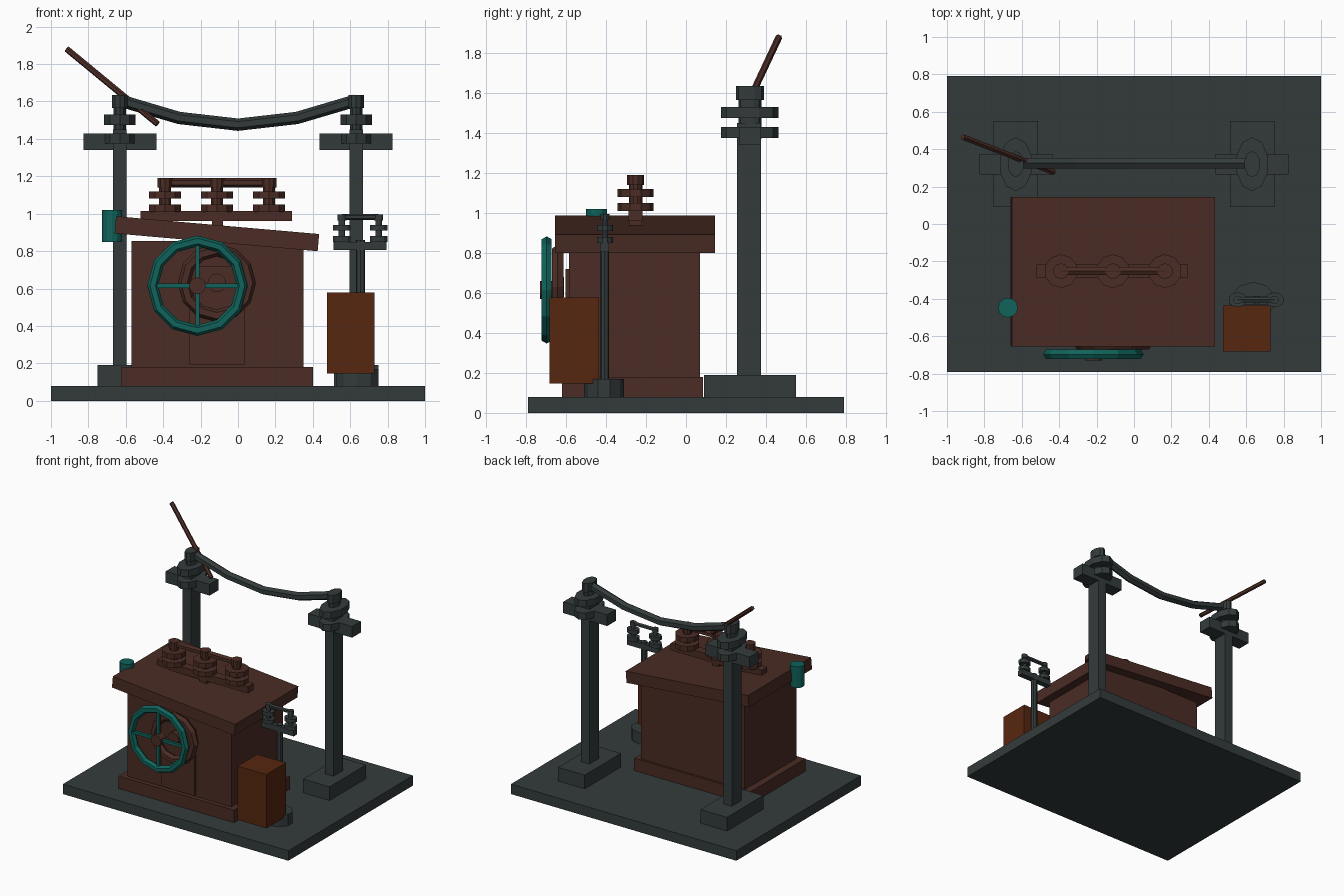
import bpy, bmesh, math
from mathutils import Vector, Matrix

if "Cube" in bpy.data.objects:
    bpy.data.objects.remove(bpy.data.objects["Cube"])


def mat(name, r, g, b):
    m = bpy.data.materials.new(name)
    m.diffuse_color = (r, g, b, 1)
    m.use_nodes = True
    m.node_tree.nodes["Principled BSDF"].inputs["Base Color"].default_value = m.diffuse_color
    return m


SLATE = mat("dark slate", 0.034, 0.044, 0.044)
BROWN = mat("rust brown", 0.070, 0.025, 0.018)
TEAL = mat("teal", 0.005, 0.125, 0.105)
ORANGE = mat("burnt orange", 0.095, 0.020, 0.005)


def finish(name, bm, m):
    bmesh.ops.recalc_face_normals(bm, faces=bm.faces)
    me = bpy.data.meshes.new(name)
    bm.to_mesh(me)
    bm.free()
    me.materials.append(m)
    ob = bpy.data.objects.new(name, me)
    bpy.context.collection.objects.link(ob)
    return ob


def box(name, x, y, z, m):
    """Box from (min, max) ranges."""
    bm = bmesh.new()
    bmesh.ops.create_cube(bm, size=1)
    for v in bm.verts:
        v.co = Vector([(a + b) / 2 + c * (b - a) for (a, b), c in zip((x, y, z), v.co)])
    return finish(name, bm, m)


def add_cyl(bm, x, y, z0, z1, rx, ry, n=10):
    t = Matrix.Translation((x, y, (z0 + z1) / 2)) @ Matrix.Diagonal((rx, ry, z1 - z0, 1))
    bmesh.ops.create_cone(bm, cap_ends=True, segments=n, radius1=1, radius2=1, depth=1, matrix=t)


def cyl(name, x, y, z0, z1, rx, ry, m, n=10):
    bm = bmesh.new()
    add_cyl(bm, x, y, z0, z1, rx, ry, n)
    return finish(name, bm, m)


def cyl_y(name, x, z, y0, y1, r, m, n=12):
    bm = bmesh.new()
    t = Matrix.Translation((x, (y0 + y1) / 2, z)) @ Matrix.Rotation(math.pi / 2, 4, 'X')
    bmesh.ops.create_cone(bm, cap_ends=True, segments=n, radius1=r, radius2=r, depth=y1 - y0, matrix=t)
    return finish(name, bm, m)


def insulator(name, x, y, layers, m):
    """Stack of (z0, z1, rx, ry) discs."""
    bm = bmesh.new()
    for z0, z1, rx, ry in layers:
        add_cyl(bm, x, y, z0, z1, rx, ry)
    return finish(name, bm, m)


def tube(name, pts, r, m, n=6):
    """Polygonal tube following points in a vertical plane."""
    bm = bmesh.new()
    pts = [Vector(p) for p in pts]
    rings = []
    for i, p in enumerate(pts):
        d = (pts[min(i + 1, len(pts) - 1)] - pts[max(i - 1, 0)]).normalized()
        side = d.cross(Vector((0, 0, 1))).normalized()
        up = side.cross(d)
        rings.append([bm.verts.new(p + r * (up * math.cos(2 * math.pi * k / n) + side * math.sin(2 * math.pi * k / n)))
                      for k in range(n)])
    for a, b in zip(rings, rings[1:]):
        for k in range(n):
            bm.faces.new((a[k], a[(k + 1) % n], b[(k + 1) % n], b[k]))
    bm.faces.new(rings[0])
    bm.faces.new(rings[-1])
    return finish(name, bm, m)


def ring(name, x, y, z, major, minor, m, n=12):
    bpy.ops.mesh.primitive_torus_add(major_segments=n, minor_segments=6, major_radius=major,
                                     minor_radius=minor, location=(x, y, z), rotation=(math.pi / 2, 0, 0))
    ob = bpy.context.object
    ob.name = name
    ob.data.materials.append(m)


# ground slab
box("base_slab", (-1, 1), (-0.79, 0.79), (0, 0.08), SLATE)

# two tall posts with crossarms and insulators
for s, side in ((-1, "left"), (1, "right")):
    x = 0.632 * s
    box(side + "_post_foot", (x - 0.118, x + 0.118), (0.09, 0.55), (0.08, 0.19), SLATE)
    box(side + "_post", (x - 0.037, x + 0.037), (0.255, 0.375), (0.08, 1.45), SLATE)
    box(side + "_crossarm", (x - 0.195, x + 0.195), (0.265, 0.375), (1.34, 1.43), SLATE)
    insulator(side + "_insulator", x, 0.32,
              [(1.37, 1.6, 0.034, 0.057), (1.375, 1.43, 0.088, 0.144),
               (1.475, 1.53, 0.088, 0.144), (1.565, 1.635, 0.043, 0.07)], SLATE)

# sagging cable and loose rod
tube("sagging_cable", [(-0.63, 0.325, 1.605), (-0.315, 0.325, 1.512), (0, 0.325, 1.476),
                       (0.315, 0.325, 1.512), (0.63, 0.325, 1.605)], 0.033, SLATE)
tube("loose_rod", [(-0.915, 0.465, 1.88), (-0.43, 0.277, 1.48)], 0.017, BROWN)

# main cabinet with tilted roof
box("cabinet_plinth", (-0.625, 0.40), (-0.62, 0.085), (0.08, 0.18), BROWN)
box("cabinet_body", (-0.57, 0.35), (-0.585, 0.07), (0.18, 0.855), BROWN)
box("cabinet_door", (-0.26, 0.035), (-0.603, -0.58), (0.19, 0.72), BROWN)
roof = box("cabinet_roof", (-0.545, 0.545), (-0.655, 0.145), (-0.046, 0.046), BROWN)
roof.location = (-0.113, 0, 0.893)
roof.rotation_euler = (0, math.radians(5), 0)

# roof terminals
box("terminal_plate", (-0.52, 0.29), (-0.287, -0.217), (0.96, 1.015), BROWN)
box("terminal_support", (-0.14, -0.08), (-0.285, -0.22), (0.91, 0.97), BROWN)
for i, x in enumerate((-0.39, -0.113, 0.165)):
    insulator("terminal_%d" % (i + 1), x, -0.252,
              [(0.98, 1.16, 0.034, 0.034), (1.01, 1.05, 0.09, 0.09),
               (1.08, 1.12, 0.09, 0.09), (1.14, 1.19, 0.042, 0.042)], BROWN)
tube("terminal_bar", [(-0.39, -0.252, 1.166), (0.165, -0.252, 1.166)], 0.025, BROWN)

# front flange and handwheel
ring("flange_ring", -0.113, -0.642, 0.63, 0.175, 0.034, BROWN)
cyl_y("flange_hub", -0.113, 0.63, -0.66, -0.61, 0.05, BROWN)
WX, WY, WZ = -0.217, -0.697, 0.615
ring("handwheel_rim", WX, WY, WZ, 0.239, 0.029, TEAL)
cyl_y("handwheel_hub", WX, WZ, -0.73, -0.66, 0.045, BROWN)
box("handwheel_spoke_flat", (WX - 0.23, WX + 0.23), (WY - 0.011, WY + 0.011), (WZ - 0.011, WZ + 0.011), TEAL)
box("handwheel_spoke_upright", (WX - 0.011, WX + 0.011), (WY - 0.011, WY + 0.011), (WZ - 0.23, WZ + 0.23), TEAL)

# teal canister on the roof edge
cyl("canister", -0.674, -0.447, 0.85, 1.02, 0.053, 0.053, TEAL, 12)

# small pole with control box
cyl("small_pole_foot", 0.637, -0.41, 0.08, 0.17, 0.12, 0.1, SLATE)
cyl("small_pole", 0.655, -0.407, 0.08, 0.86, 0.025, 0.023, SLATE, 8)
box("small_crossarm", (0.51, 0.795), (-0.43, -0.385), (0.805, 0.85), SLATE)
for side, x in (("left", 0.555), ("right", 0.752)):
    insulator("small_insulator_" + side, x, -0.405,
              [(0.82, 0.99, 0.018, 0.016), (0.85, 0.88, 0.05, 0.04),
               (0.91, 0.94, 0.05, 0.04), (0.965, 0.995, 0.025, 0.022)], SLATE)
tube("small_terminal_bar", [(0.555, -0.405, 0.982), (0.752, -0.405, 0.982)], 0.016, SLATE)
box("control_box", (0.475, 0.73), (-0.683, -0.435), (0.147, 0.578), ORANGE)
